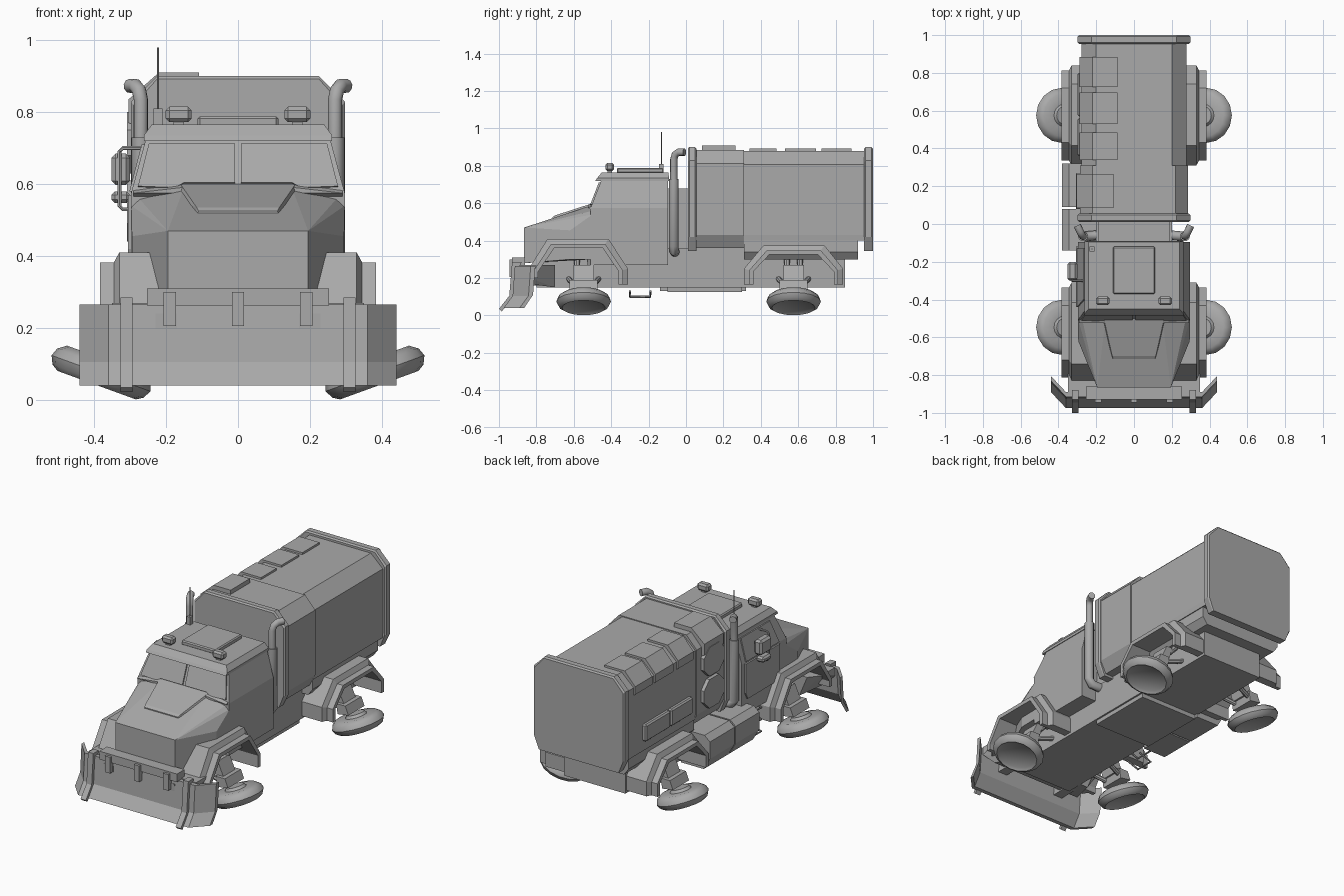
import bpy, bmesh, math
from mathutils import Vector, Matrix

paint = bpy.data.materials.new("plain_grey")
paint.diffuse_color = (0.4, 0.4, 0.4, 1)


def finish(name, bm, smooth=False):
    bmesh.ops.recalc_face_normals(bm, faces=bm.faces)
    me = bpy.data.meshes.new(name)
    bm.to_mesh(me)
    bm.free()
    me.materials.append(paint)
    ob = bpy.data.objects.new(name, me)
    bpy.context.collection.objects.link(ob)
    if smooth:
        for p in me.polygons:
            p.use_smooth = True
        me.set_sharp_from_angle(angle=math.radians(40))
    return ob


def hull(name, pts, mirror=False):
    """Convex solid around points, optionally mirrored in x."""
    bm = bmesh.new()
    for x, y, z in pts:
        bm.verts.new((x, y, z))
        if mirror:
            bm.verts.new((-x, y, z))
    bmesh.ops.remove_doubles(bm, verts=bm.verts, dist=1e-5)
    r = bmesh.ops.convex_hull(bm, input=bm.verts)
    junk = {v for v in r["geom_interior"] if isinstance(v, bmesh.types.BMVert)}
    bmesh.ops.delete(bm, geom=list(junk), context='VERTS')
    bmesh.ops.dissolve_limit(bm, angle_limit=0.02, verts=bm.verts, edges=bm.edges)
    return finish(name, bm)


def box(name, x0, x1, y0, y1, z0, z1, bevel=0):
    bm = bmesh.new()
    bmesh.ops.create_cube(bm, size=1)
    for v in bm.verts:
        v.co = ((x0 + x1) / 2 + v.co.x * (x1 - x0), (y0 + y1) / 2 + v.co.y * (y1 - y0),
                (z0 + z1) / 2 + v.co.z * (z1 - z0))
    if bevel:
        bmesh.ops.bevel(bm, geom=bm.edges[:], offset=bevel, segments=1, affect='EDGES')
    return finish(name, bm)


def loft(name, sections, closed=False, smooth=False):
    """Skin matching loops; cap both ends unless the chain is closed."""
    bm = bmesh.new()
    rows = [[bm.verts.new(p) for p in s] for s in sections]
    n = len(rows[0])
    for a, b in zip(rows, rows[1:] + (rows[:1] if closed else [])):
        for i in range(n):
            j = (i + 1) % n
            bm.faces.new((a[i], a[j], b[j], b[i]))
    if not closed:
        bm.faces.new(rows[0])
        bm.faces.new(rows[-1])
    return finish(name, bm, smooth)


def tube(name, pts, radius, sides=10):
    """Round pipe through points."""
    pts = [Vector(p) for p in pts]
    secs, side = [], None
    for i, p in enumerate(pts):
        t = (pts[min(i + 1, len(pts) - 1)] - pts[max(i - 1, 0)]).normalized()
        if side is None:
            side = t.orthogonal()
        side = (side - t * side.dot(t)).normalized()
        up = t.cross(side)
        secs.append([p + radius * (side * math.cos(a) + up * math.sin(a))
                     for a in (2 * math.pi * k / sides for k in range(sides))])
    return loft(name, secs, smooth=True)


def oct_section(y, hw, top, flat, bottom, low_hw, low):
    half = [(flat, top), (hw, top - 0.072), (hw, low), (low_hw, bottom)]
    return [(x, y, z) for x, z in half] + [(-x, y, z) for x, z in reversed(half)]


# chassis
box("chassis", -0.2, 0.2, -0.8, 0.85, 0.15, 0.36)
box("chassis_belly", -0.19, 0.19, -0.1, 0.3, 0.125, 0.16)
box("bulkhead", -0.19, 0.19, -0.12, 0.06, 0.33, 0.68)
hull("rear_subframe", [(x, y, z) for x, y, z in
     [(0.27, 0.31, 0.43), (0.27, 0.92, 0.43), (0.27, 0.92, 0.34), (0.24, 0.92, 0.3),
      (0.24, 0.31, 0.3), (0.27, 0.31, 0.34)]], True)

# cab
hull("cab_lower", [(0.297, y, z) for y in (-0.51, -0.095) for z in (0.27, 0.575)], True)
hull("cab_upper", [(0.297, -0.51, 0.575), (0.297, -0.095, 0.575),
                   (0.255, -0.45, 0.73), (0.255, -0.095, 0.73)], True)
hull("roof", [(0.262, -0.485, 0.72), (0.262, -0.09, 0.72), (0.262, -0.475, 0.735),
              (0.262, -0.09, 0.735), (0.24, -0.45, 0.765), (0.24, -0.095, 0.765)], True)
box("roof_hatch", -0.112, 0.112, -0.37, -0.12, 0.76, 0.788, 0.006)

# hood, scoop and nose
hull("hood", [(0.195, -0.865, 0.28), (0.195, -0.865, 0.47), (0.295, -0.62, 0.455),
              (0.295, -0.62, 0.3), (0.297, -0.5, 0.54), (0.297, -0.5, 0.3),
              (0.275, -0.5, 0.56), (0.15, -0.5, 0.59)], True)
hull("hood_scoop", [(0.115, -0.715, 0.5), (0.115, -0.7, 0.535), (0.175, -0.5, 0.56),
                    (0.16, -0.5, 0.6), (0.11, -0.715, 0.525)], True)
hull("front_bumper", [(0.35, -0.89, 0.27), (0.35, -0.89, 0.22), (0.3, -0.85, 0.17),
                      (0.25, -0.7, 0.15), (0.35, -0.76, 0.27), (0.3, -0.7, 0.27)], True)


def screen(x, z, lift):
    t = (z - 0.575) / 0.155
    return (x, -0.51 + 0.06 * t - lift, z + lift * 0.3)


# windscreen panes, each with a raised plate
pane = [(0.008, 0.71), (0.248, 0.71), (0.278, 0.592), (0.175, 0.588), (0.15, 0.602), (0.008, 0.602)]
for s in (-1, 1):
    loft("windscreen_pane", [[screen(s * x, z, l) for x, z in pane] for l in (-0.005, 0.008)])
hull("windscreen_sill", [(0.29, -0.525, 0.575), (0.29, -0.5, 0.585), (0.16, -0.525, 0.59),
                         (0.16, -0.5, 0.6), (0.29, -0.5, 0.56)], True)

# cargo body
loft("body_front", [oct_section(y, 0.287, 0.885, 0.22, 0.36, 0.25, 0.43) for y in (0.02, 0.31)])
loft("body_rear", [oct_section(y, 0.278, 0.88, 0.2, 0.40, 0.275, 0.43) for y in (0.31, 0.96)])
for name, a, b in (("front_frame", 0.01, 0.055), ("rear_frame", 0.952, 1.0)):
    loft(name, [oct_section(y, 0.298 - i, 0.9 - i, 0.225, 0.345, 0.26, 0.42)
                for y, i in ((a, 0.008), (a + 0.008, 0), (b - 0.008, 0), (b, 0.008))])

# roof hatches folded over the left shoulder
for name, a, b, xr, top, out in (("large_hatch", 0.085, 0.265, -0.108, 0.91, -0.305),
                                 ("hatch", 0.34, 0.485, -0.088, 0.892, -0.288),
                                 ("hatch", 0.53, 0.695, -0.088, 0.892, -0.288),
                                 ("hatch", 0.725, 0.885, -0.088, 0.892, -0.288)):
    hull(name, [(x, y, z) for y in (a, b) for x, z in
                ((xr, top), (-0.22, top), (out, top - 0.075), (out, 0.77),
                 (xr, 0.85), (-0.27, 0.76))])

# left side panels and lockers
for z0, z1 in ((0.44, 0.61), (0.63, 0.8)):
    ring = [(0.08, z0 + .05), (0.13, z0), (0.22, z0), (0.27, z0 + .05),
            (0.27, z1 - .05), (0.22, z1), (0.13, z1), (0.08, z1 - .05)]
    loft("side_panel", [[(x, y, z) for y, z in ring] for x in (-0.27, -0.308)])
for a, b in ((0.36, 0.56), (0.57, 0.8)):
    box("side_locker", -0.3, -0.26, a, b, 0.46, 0.56, 0.008)
for a, b in ((-0.14, 0.08), (0.09, 0.32)):
    hull("side_tank", [(x, y, z) for y in (a, b) for x, z in
                       ((-0.19, 0.33), (-0.345, 0.33), (-0.38, 0.3), (-0.38, 0.2),
                        (-0.34, 0.13), (-0.19, 0.13))])

# left door, steps and mirrors
door = [(-0.42, 0.36), (-0.14, 0.36), (-0.12, 0.4), (-0.12, 0.57), (-0.44, 0.57), (-0.44, 0.42)]
loft("door", [[(x, y, z) for y, z in door] for x in (-0.28, -0.306)])
hull("door_window", [(x, y, z) for y0, y1, z, xo in ((-0.44, -0.13, 0.58, -0.302),
     (-0.40, -0.13, 0.71, -0.268)) for y in (y0, y1) for x in (xo, xo + 0.02)])
for z in (0.1, 0.17, 0.24):
    tube("step", [(-0.2, -0.3, z + .03), (-0.28, -0.3, z), (-0.28, -0.19, z), (-0.2, -0.19, z + .03)], 0.006, 6)
tube("mirror_frame", [(-0.25, -0.3, 0.7), (-0.32, -0.3, 0.7), (-0.33, -0.3, 0.69),
                      (-0.33, -0.3, 0.54), (-0.32, -0.3, 0.53), (-0.28, -0.3, 0.53)], 0.006, 6)
box("mirror", -0.352, -0.3, -0.3, -0.2, 0.597, 0.685, 0.012)
box("small_mirror", -0.352, -0.3, -0.3, -0.22, 0.547, 0.58, 0.01)

# antenna
box("antenna_base", -0.235, -0.21, -0.145, -0.12, 0.75, 0.81)
tube("antenna", [(-0.222, -0.132, 0.8), (-0.222, -0.132, 0.98)], 0.003, 6)


def fender(name, s, c, f, top, foot):
    """Arch band around a wheel; f flips it front to back."""
    arch = [(-0.265, foot, -0.215, foot), (-0.265, 0.25, -0.215, 0.235),
            (-0.165, top, -0.13, top - 0.05), (0.16, top, 0.13, top - 0.05),
            (0.265, 0.25, 0.215, 0.235), (0.265, 0.165, 0.215, 0.165)]
    secs = []
    for i, (yo, zo, yi, zi) in enumerate(arch):
        ym, zm = yo + (yi - yo) * 0.55, zo + (zi - zo) * 0.55
        secs.append([(s * x, c + f * y, z) for x, y, z in
                     ((0.2, yo, zo), (0.33, yo, zo), (0.345, ym, zm),
                      (0.383, ym, zm), (0.383, yi, zi), (0.2, yi, zi))])
    loft(name, secs)


# wheel profile: radius and height along the tilted axle
tyre = [(0.001, 0.012), (0.1, 0.012), (0.116, 0.0), (0.135, 0.012), (0.146, 0.035),
        (0.138, 0.058), (0.115, 0.075), (0.06, 0.075), (0.05, 0.09), (0.001, 0.09)]
for s in (-1, 1):
    for end, c, f, top, foot in (("front", -0.575, 1, 0.41, 0.2), ("rear", 0.575, -1, 0.375, 0.165)):
        fender(end + "_fender", s, c, f, top, foot)
        w = -0.547 if end == "front" else 0.575
        tilt = Matrix.Translation((s * 0.393, w, 0.041)) @ Matrix.Rotation(-s * math.radians(20), 4, 'Y')
        loft(end + "_wheel", [[tilt @ Vector((r * math.cos(a), r * math.sin(a), t))
             for a in (2 * math.pi * k / 16 for k in range(16))] for r, t in tyre], smooth=True)
        # suspension
        hull("knuckle", [(s * x, w + y, z) for y in (-0.075, 0.075) for x, z in
                         ((0.3, 0.13), (0.37, 0.14), (0.35, 0.19), (0.29, 0.19))])
        hull("strut_block", [(s * x, w + y, z) for y in (-0.055, 0.055) for x, z in
                             ((0.28, 0.17), (0.33, 0.18), (0.29, 0.27), (0.25, 0.27))])
        for y in (-0.07, 0.07):
            tube("control_arm", [(s * 0.18, w + y * 1.2, 0.2), (s * 0.32, w + y * 0.7, 0.16)], 0.014, 8)
            tube("damper", [(s * 0.19, w + y * 0.5, 0.32), (s * 0.3, w + y * 0.5, 0.2)], 0.016, 8)

    # exhaust stack
    tube("stack_muffler", [(s * 0.2, -0.06, 0.34), (s * 0.25, -0.065, 0.345),
                           (s * 0.27, -0.065, 0.37), (s * 0.27, -0.065, 0.73)], 0.026)
    tube("stack_pipe", [(s * 0.27, -0.065, 0.7), (s * 0.27, -0.065, 0.835), (s * 0.275, -0.058, 0.86),
                        (s * 0.285, -0.04, 0.873), (s * 0.3, -0.008, 0.873)], 0.02)

    # roof lamp
    box("roof_lamp", s * 0.165 - 0.036, s * 0.165 + 0.036, -0.43, -0.385, 0.772, 0.815, 0.01)
    box("lamp_foot", s * 0.165 - 0.015, s * 0.165 + 0.015, -0.42, -0.395, 0.755, 0.78)

# plough blade: three heights across four stations
blade = [(-0.44, -0.83), (-0.36, -0.915), (0.36, -0.915), (0.44, -0.83)]
prof = [(0, 0.265), (-0.012, 0.105), (-0.06, 0.04), (-0.035, 0.04), (0.012, 0.11), (0.025, 0.265)]
loft("plough_blade", [[(x, y + d, z) for d, z in prof] for x, y in blade])
box("plough_beam", -0.253, 0.253, -0.93, -0.86, 0.262, 0.31)
for x in (-0.31, 0.31):
    rib = [(-0.93, 0.285), (-0.945, 0.105), (-1.0, 0.035), (-0.985, 0.022), (-0.92, 0.1), (-0.88, 0.285)]
    loft("plough_rib", [[(x + d, y, z) for y, z in rib] for d in (-0.017, 0.017)])
for x in (-0.19, 0, 0.19):
    box("plough_hook", x - 0.017, x + 0.017, -0.945, -0.87, 0.205, 0.3)
for x in (-0.2, 0.2):
    box("plough_arm", x - 0.03, x + 0.03, -0.92, -0.75, 0.16, 0.24)
